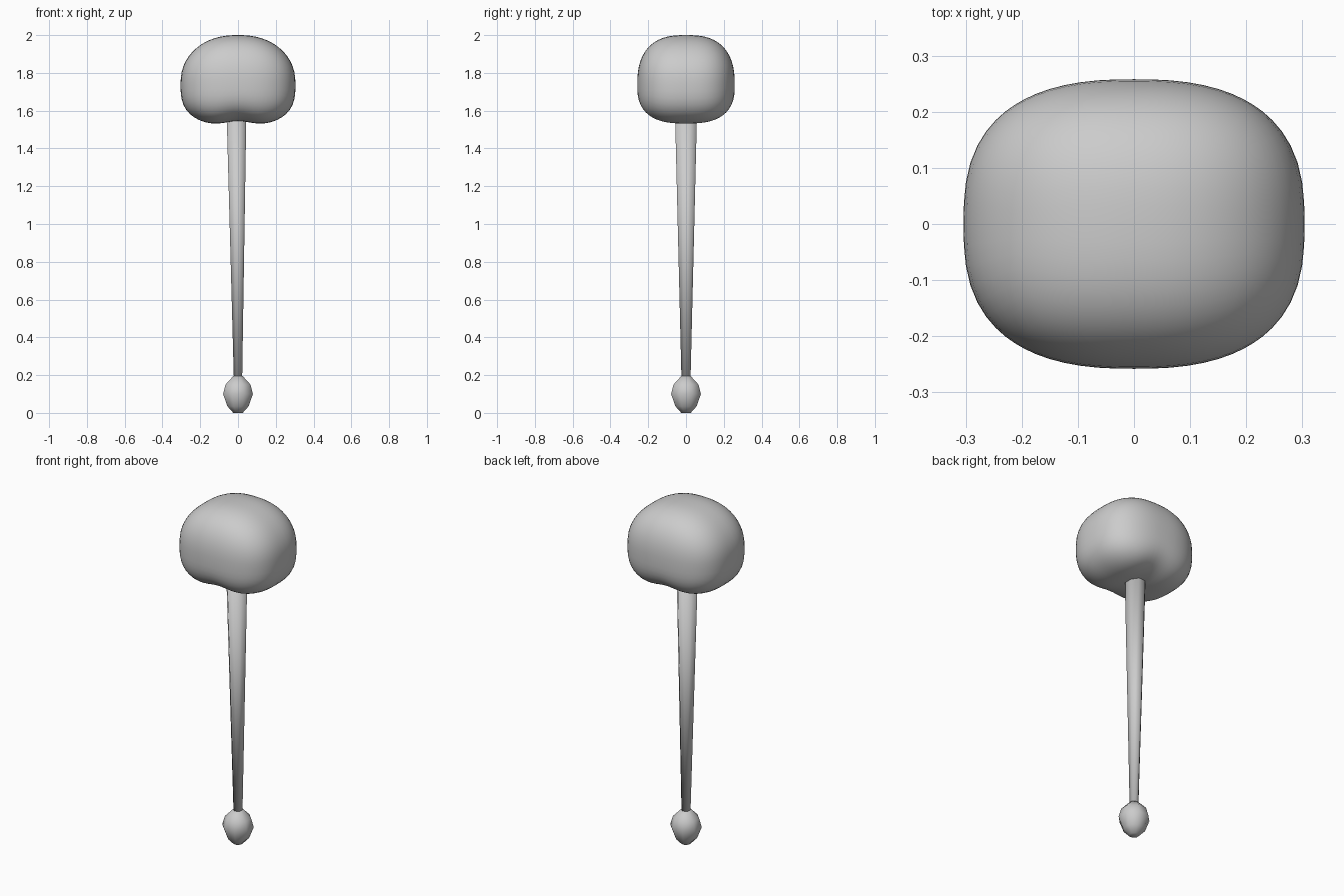
import bpy, bmesh, math

if "Cube" in bpy.data.objects:
    bpy.data.objects.remove(bpy.data.objects["Cube"])


def finish(name, bm):
    bmesh.ops.recalc_face_normals(bm, faces=bm.faces[:])
    mesh = bpy.data.meshes.new(name)
    bm.to_mesh(mesh)
    bm.free()
    for p in mesh.polygons:
        p.use_smooth = True
    obj = bpy.data.objects.new(name, mesh)
    bpy.context.collection.objects.link(obj)
    return obj


def loft(name, sections, sides=8):
    """Stack of rings: (z, x half-width, y half-width, x offset), flats facing front."""
    bm = bmesh.new()
    k = 1 / math.cos(math.pi / sides)
    rings = []
    for z, rx, ry, ox in sections:
        ring = []
        for i in range(sides):
            a = (i + 0.5) * 2 * math.pi / sides
            ring.append(bm.verts.new((ox + rx * k * math.cos(a), ry * k * math.sin(a), z)))
        rings.append(ring)
    for lo, hi in zip(rings, rings[1:]):
        for i in range(sides):
            j = (i + 1) % sides
            bm.faces.new((lo[i], lo[j], hi[j], hi[i]))
    bm.faces.new(rings[0][::-1])
    bm.faces.new(rings[-1])
    return finish(name, bm)


def head_point(d):
    """Project a direction on to a rounded box, domed on top and grooved below."""
    c, nz = (0.26, 2.4) if d.z > 0 else (0.222, 3.0)
    lo, hi = 0.0, 1.0
    for _ in range(40):
        t = (lo + hi) / 2
        g = abs(d.x * t / 0.304) ** 2.5 + abs(d.y * t / 0.258) ** 2.7 + abs(d.z * t / c) ** nz
        lo, hi = (t, hi) if g < 1 else (lo, t)
    p = d * lo
    if p.z > 0:
        p.z *= 1 - 1.2 * p.x ** 2
    else:
        p.z *= 1 - 0.122 * math.exp(-(p.x / 0.1) ** 2)
    p.z += 1.74
    return p


# Rounded head
bm = bmesh.new()
bmesh.ops.create_cube(bm, size=0.5)
bmesh.ops.subdivide_edges(bm, edges=bm.edges[:], cuts=15, use_grid_fill=True)
for v in bm.verts:
    v.co = head_point(v.co.normalized())
finish("head", bm)

# Tapered handle, leaning very slightly
loft("handle", [(0.18, 0.022, 0.024, 0), (1.58, 0.052, 0.058, -0.008)])

# End knob
loft("end_knob", [(0.0, 0.025, 0.025, 0), (0.035, 0.056, 0.056, 0),
                  (0.1, 0.079, 0.079, 0), (0.15, 0.066, 0.066, 0),
                  (0.195, 0.025, 0.025, 0)])
